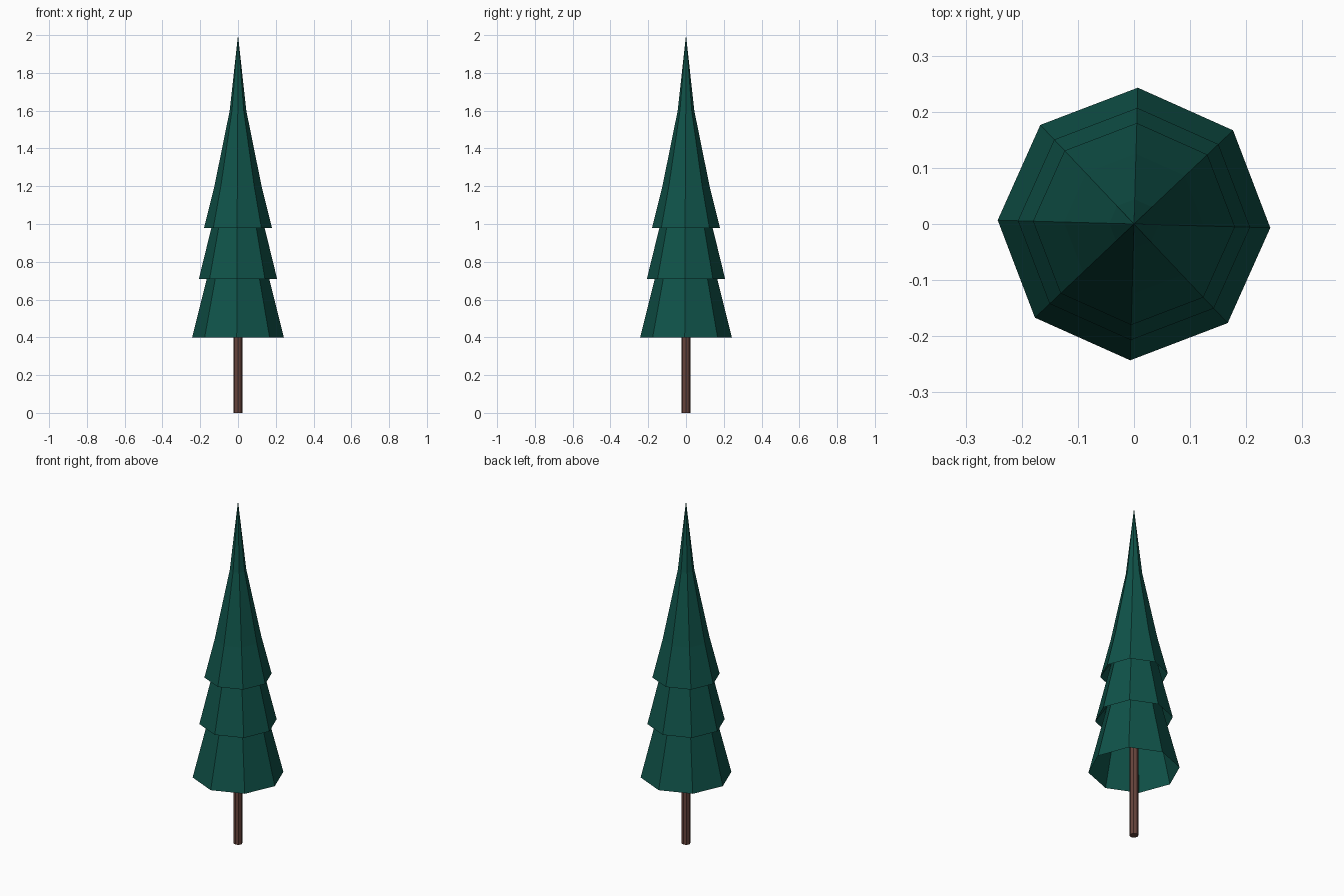
import bpy, bmesh, math

if "Cube" in bpy.data.objects:
    bpy.data.objects.remove(bpy.data.objects["Cube"])

def material(name, rgb):
    m = bpy.data.materials.new(name)
    m.diffuse_color = (*rgb, 1.0)
    m.use_nodes = True
    m.node_tree.nodes["Principled BSDF"].inputs["Base Color"].default_value = m.diffuse_color
    return m

def lathe(name, profile, sides, angle, mat):
    """Flat-faced surface of revolution from (radius, z) points; zero radius makes a tip."""
    bm = bmesh.new()
    rings = []
    for r, z in profile:
        if r == 0:
            rings.append([bm.verts.new((0, 0, z))] * sides)
        else:
            rings.append([bm.verts.new((r * math.cos(angle + math.tau * i / sides),
                                        r * math.sin(angle + math.tau * i / sides), z))
                          for i in range(sides)])
    for a, b in zip(rings, rings[1:]):
        for i in range(sides):
            j = (i + 1) % sides
            quad = dict.fromkeys([a[i], a[j], b[j], b[i]])
            bm.faces.new(list(quad))
    mesh = bpy.data.meshes.new(name)
    bm.to_mesh(mesh)
    bm.free()
    mesh.materials.append(mat)
    obj = bpy.data.objects.new(name, mesh)
    bpy.context.collection.objects.link(obj)
    return obj

green = material("dark pine green", (0.005, 0.085, 0.066))
brown = material("bark brown", (0.135, 0.058, 0.045))

# Foliage: one open shell with three skirts, each folded up under the next
foliage = [(0.243, 0.40), (0.143, 0.80),
           (0.207, 0.71), (0.119, 1.07),
           (0.180, 0.98), (0.125, 1.20), (0.044, 1.60), (0, 2.0)]
lathe("foliage", foliage, 8, math.radians(-1.6), green)

# Trunk: thin post running up inside the foliage
trunk = [(0, 0), (0.024, 0), (0.024, 1.2), (0, 1.2)]
lathe("trunk", trunk, 8, math.radians(-1.6), brown)
